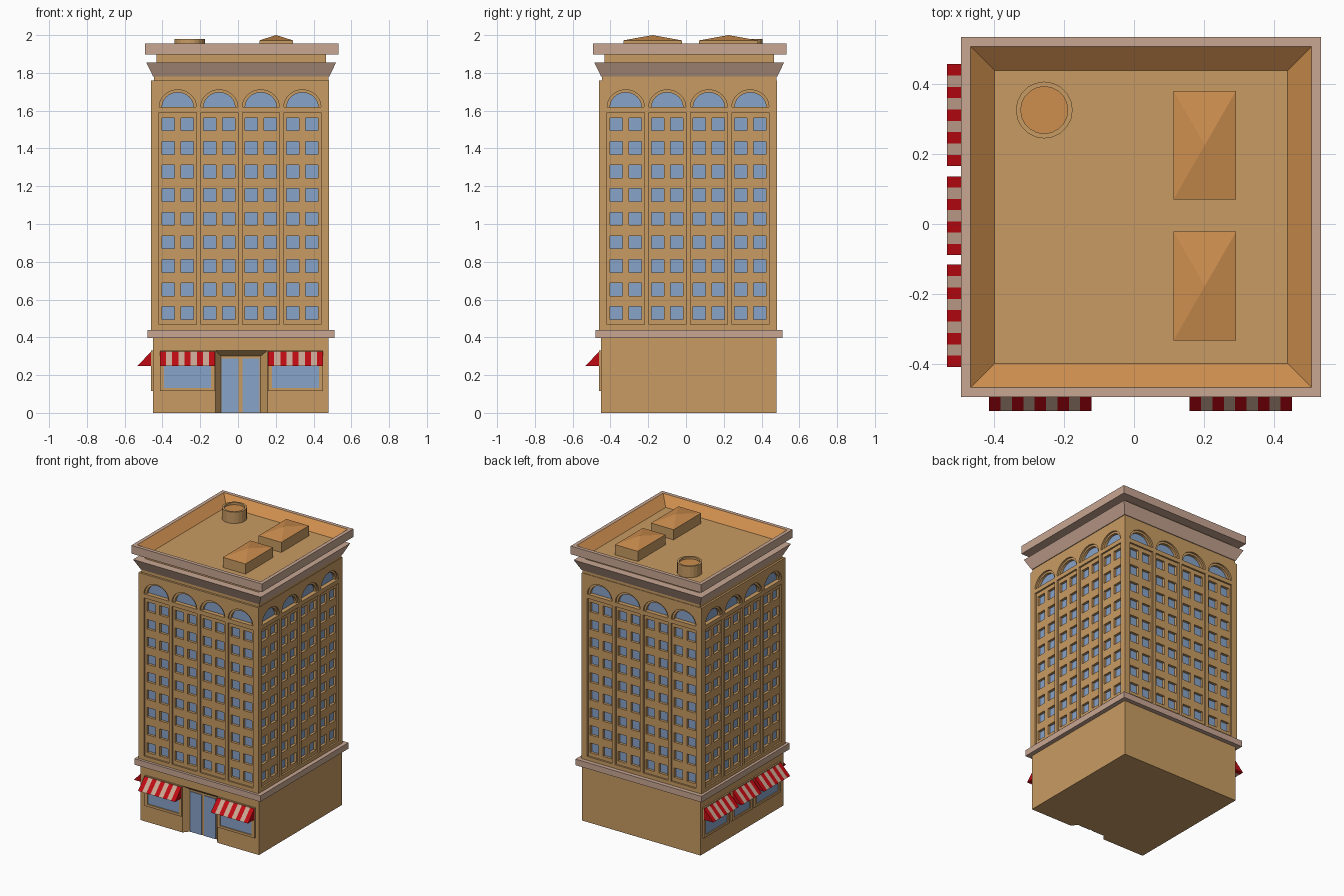
import bpy, bmesh, math
from mathutils import Vector

if "Cube" in bpy.data.objects:
    bpy.data.objects.remove(bpy.data.objects["Cube"])


def material(name, rgb):
    m = bpy.data.materials.new(name)
    m.diffuse_color = (*rgb, 1)
    m.use_nodes = True
    m.node_tree.nodes["Principled BSDF"].inputs["Base Color"].default_value = m.diffuse_color
    return m


MATS = [material("tan_stone", (0.58, 0.33, 0.125)),
        material("orange_roof", (0.61, 0.27, 0.076)),
        material("pink_trim", (0.58, 0.385, 0.29)),
        material("blue_glass", (0.242, 0.366, 0.578)),
        material("awning_red", (0.53, 0.003, 0.006))]
TAN, ORANGE, TRIM, GLASS, RED = range(5)


def finish(name, bm, fix=True):
    bmesh.ops.remove_doubles(bm, verts=bm.verts, dist=1e-5)
    if fix:
        bmesh.ops.recalc_face_normals(bm, faces=bm.faces)
    me = bpy.data.meshes.new(name)
    bm.to_mesh(me)
    bm.free()
    for m in MATS:
        me.materials.append(m)
    ob = bpy.data.objects.new(name, me)
    bpy.context.collection.objects.link(ob)
    return ob


def poly(bm, pts, mat=TAN):
    f = bm.faces.new([bm.verts.new(p) for p in pts])
    f.material_index = mat
    return f


def loft(name, cx, cy, rings, mats, n=4):
    """Stack of (half x, half y, z) rings; mats = bottom cap, bands..., top cap."""
    if n == 4:
        unit = [(-1, -1), (1, -1), (1, 1), (-1, 1)]
    else:
        unit = [(math.cos(2 * math.pi * i / n), math.sin(2 * math.pi * i / n)) for i in range(n)]
    loops = [[(cx + hx * u, cy + hy * v, z) for u, v in unit] for hx, hy, z in rings]
    bm = bmesh.new()
    poly(bm, loops[0], mats[0])
    for a, b, m in zip(loops, loops[1:], mats[1:]):
        for i in range(n):
            j = (i + 1) % n
            if rings[loops.index(b)][0] == 0:
                poly(bm, [a[i], a[j], b[i]], m)
            else:
                poly(bm, [a[i], a[j], b[j], b[i]], m)
    if rings[-1][0] > 0:
        poly(bm, loops[-1], mats[-1])
    return finish(name, bm)


def square(name, c, rings, mats):
    return loft(name, c, c, [(h, h, z) for h, z in rings], mats)


# ---- ground floor with splayed door recess
bm = bmesh.new()
L, H, T, D = -0.45, 0.48, 0.40, -0.41
outer = [(-0.12, 0), (-0.12, 0.33), (0.155, 0.33), (0.155, 0)]
inner = [(-0.09, 0), (-0.09, 0.30), (0.12, 0.30), (0.12, 0)]
poly(bm, [(x, L, z) for x, z in [(L, 0)] + outer + [(H, 0), (H, T), (L, T)]])
for i in range(3):
    (a, b), (c, d) = outer[i:i + 2], inner[i:i + 2]
    poly(bm, [(*(a[0], L), a[1]), (b[0], L, b[1]), (d[0], D, d[1]), (c[0], D, c[1])])
poly(bm, [(x, D, z) for x, z in inner])
poly(bm, [(L, L, 0), (-0.12, L, 0), (-0.09, D, 0), (0.12, D, 0), (0.155, L, 0),
          (H, L, 0), (H, H, 0), (L, H, 0)])
poly(bm, [(L, L, T), (H, L, T), (H, H, T), (L, H, T)])
poly(bm, [(L, H, 0), (H, H, 0), (H, H, T), (L, H, T)])
for x in (L, H):
    poly(bm, [(x, L, 0), (x, H, 0), (x, H, T), (x, L, T)])
finish("ground_floor", bm)
for x in (-0.042, 0.069):
    loft("door_glass", x, D - 0.002, [(0.045, 0.003, 0.001), (0.045, 0.003, 0.287)], [GLASS] * 3)


# ---- shop windows and striped awnings (front wall, or left wall with x and y swapped)
def wall_box(name, left, u0, u1, z0, z1, o0, o1, mat):
    cu, hu = (u0 + u1) / 2, (u1 - u0) / 2
    co, ho = L - (o0 + o1) / 2, (o1 - o0) / 2
    if left:
        loft(name, co, cu, [(ho, hu, z0), (ho, hu, z1)], [mat] * 3)
    else:
        loft(name, cu, co, [(hu, ho, z0), (hu, ho, z1)], [mat] * 3)


def shop(left, u0, u1, stripes):
    g = 0.022
    wall_box("shop_frame_side", left, u0, u0 + g, 0.115, 0.33, 0, 0.01, TAN)
    wall_box("shop_frame_side", left, u1 - g, u1, 0.115, 0.33, 0, 0.01, TAN)
    wall_box("shop_frame_sill", left, u0 + g, u1 - g, 0.115, 0.132, 0, 0.01, TAN)
    wall_box("shop_frame_head", left, u0 + g, u1 - g, 0.31, 0.33, 0, 0.01, TAN)
    wall_box("shop_glass", left, u0 + g, u1 - g, 0.132, 0.31, 0, 0.003, GLASS)
    bm = bmesh.new()
    tri = [(0.005, 0.248), (0.083, 0.248), (0.005, 0.33)]
    P = (lambda u, o, z: (L - o, u, z)) if left else (lambda u, o, z: (u, L - o, z))
    w = (u1 - u0) / stripes
    for s in range(stripes):
        a, b = u0 + s * w, u0 + (s + 1) * w
        for i in range(3):
            (o, z), (q, y) = tri[i], tri[(i + 1) % 3]
            poly(bm, [P(a, o, z), P(b, o, z), P(b, q, y), P(a, q, y)], TRIM if s % 2 else RED)
    for u in (u0, u1):
        poly(bm, [P(u, o, z) for o, z in tri], RED)
    finish("awning", bm)


shop(False, -0.413, -0.121, 9)
shop(False, 0.159, 0.451, 9)
shop(True, -0.408, -0.116, 9)
shop(True, -0.089, 0.136, 7)
shop(True, 0.165, 0.456, 9)

# ---- tower: four facades with recessed bays, windows and arches
C, R = 0.011, 0.471
D1, D2 = 0.012, 0.03
BAYS = [-0.33, -0.11, 0.11, 0.33]
ROWS = [0.528 + 0.125 * i for i in range(9)]
BW, WX, WW, WH = 0.098, 0.05, 0.033, 0.034


def depth(u, z):
    if not 0.467 < z < 1.59:
        return 0
    du = min((abs(u - b) for b in BAYS))
    if du > BW:
        return 0
    return D2 if abs(du - WX) < WW and any(abs(z - r) < WH for r in ROWS) else D1


def facade(bm, k):
    ca, sa = [(1, 0), (0, 1), (-1, 0), (0, -1)][k]
    rot = lambda x, y, z: Vector((x * ca - y * sa, x * sa + y * ca, z))

    def quad(pts, n, mat=TAN):
        f = poly(bm, [rot(u, d - R, z) + Vector((C, C, 0)) for u, d, z in pts], mat)
        f.normal_update()
        if f.normal.dot(rot(*n)) < 0:
            f.normal_flip()

    us = sorted([-R, R] + [b + o for b in BAYS for o in
                (-BW, BW, -WX - WW, -WX + WW, WX - WW, WX + WW)])
    zs = sorted([0.44, 0.467, 1.59, 1.62] + [r + s * WH for r in ROWS for s in (-1, 1)])
    for a, b, nxt in zip(us, us[1:], us[2:] + [None]):
        for z, y, up in zip(zs, zs[1:], zs[2:] + [None]):
            um, zm = (a + b) / 2, (z + y) / 2
            d = depth(um, zm)
            quad([(a, d, z), (b, d, z), (b, d, y), (a, d, y)], (0, -1, 0), GLASS if d == D2 else TAN)
            e = depth((b + nxt) / 2, zm) if nxt else d
            if e != d:
                quad([(b, d, z), (b, e, z), (b, e, y), (b, d, y)], (d - e, 0, 0))
            e = depth(um, (y + up) / 2) if up else d
            if e != d:
                quad([(a, d, y), (b, d, y), (b, e, y), (a, e, y)], (0, 0, d - e))
    # arch band
    Z, top, N = 1.62, 1.76, 16
    edges = [-R] + [b + s * BW for b in BAYS for s in (-1, 1)] + [R]
    for a, b in zip(edges[::2], edges[1::2]):
        quad([(a, 0, Z), (b, 0, Z), (b, 0, top), (a, 0, top)], (0, -1, 0))
    for c in BAYS:
        arc = lambda w, h: [(c - w * math.cos(math.pi * i / N), Z + h * math.sin(math.pi * i / N))
                            for i in range(N + 1)]
        out, inn = arc(BW, 0.09), arc(0.083, 0.076)
        for i in range(N):
            (a, z), (b, y) = out[i:i + 2]
            (p, q), (r, s) = inn[i:i + 2]
            inward = (c - (a + b) / 2, 0, Z - (z + y) / 2)
            quad([(a, 0, z), (b, 0, y), (b, 0, top), (a, 0, top)], (0, -1, 0))
            quad([(a, 0, z), (b, 0, y), (b, D1, y), (a, D1, z)], inward)
            quad([(a, D1, z), (b, D1, y), (r, D1, s), (p, D1, q)], (0, -1, 0))
            quad([(p, D1, q), (r, D1, s), (r, D2, s), (p, D2, q)], inward)
        quad([(u, D2, z) for u, z in inn], (0, -1, 0), GLASS)
        quad([(c - BW, 0, Z), (c + BW, 0, Z), (c + BW, D1, Z), (c - BW, D1, Z)], (0, 0, 1))
        quad([(c - 0.083, D1, Z), (c + 0.083, D1, Z), (c + 0.083, D2, Z), (c - 0.083, D2, Z)], (0, 0, 1))


bm = bmesh.new()
for k in range(4):
    facade(bm, k)
poly(bm, [(C + x * R, C + y * R, 1.76) for x, y in [(-1, -1), (1, -1), (1, 1), (-1, 1)]])
finish("tower_walls", bm, fix=False)

# ---- ledge, frieze, cornice, neck and parapet with sloping inside
square("base_ledge", 0.016, [(0.495, 0.397), (0.495, 0.44)], [TRIM] * 3)
square("frieze", 0.016, [(0.462, 1.76), (0.462, 1.785)], [TAN] * 3)
square("cornice", 0.017, [(0.466, 1.78), (0.502, 1.855)], [TRIM] * 3)
square("neck", 0.017, [(0.448, 1.855), (0.448, 1.90)], [TAN] * 3)
square("parapet_and_roof", 0.02, [(0.513, 1.898), (0.513, 1.956), (0.487, 1.956), (0.403, 1.888)],
       [TRIM, TRIM, TRIM, ORANGE, TAN])

# ---- roof details
for y in (-0.177, 0.225):
    loft("skylight", 0.202, y, [(0.089, 0.155, 1.886), (0.089, 0.155, 1.972), (0, 0, 2.0)],
         [TAN, TAN, ORANGE])
loft("roof_tank", -0.256, 0.325,
     [(r, r, z) for r, z in [(0.081, 1.886), (0.081, 1.98), (0.067, 1.98), (0.067, 1.965)]],
     [TAN, TAN, TAN, TAN, ORANGE], n=20)
